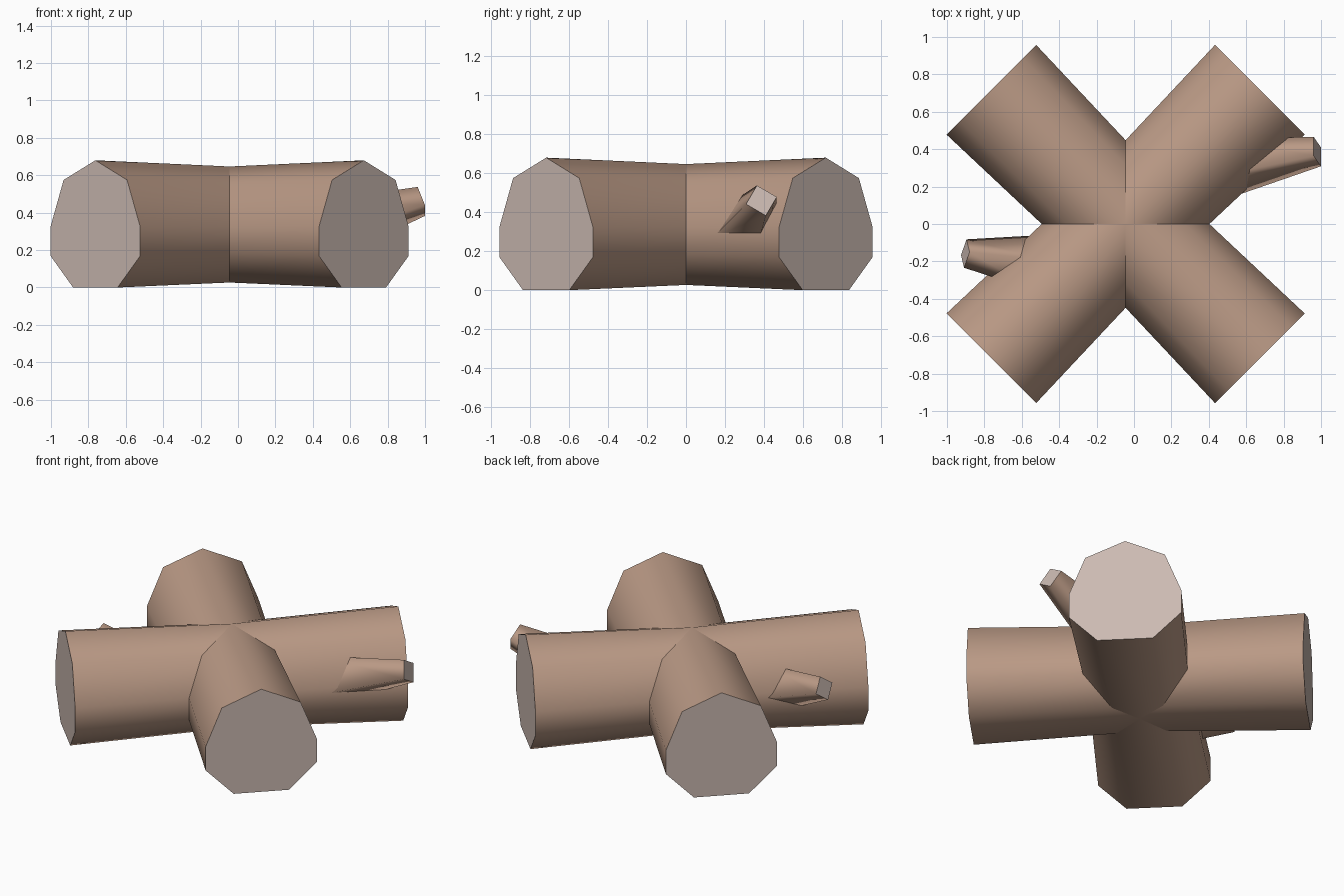
import bpy, bmesh, math
from mathutils import Vector

if "Cube" in bpy.data.objects:
    bpy.data.objects.remove(bpy.data.objects["Cube"], do_unlink=True)


def make_material(name, color):
    mat = bpy.data.materials.new(name)
    mat.use_nodes = True
    mat.diffuse_color = (*color, 1)
    mat.node_tree.nodes["Principled BSDF"].inputs["Base Color"].default_value = (*color, 1)
    return mat


BARK = make_material("brown bark", (0.49, 0.32, 0.235))
CUT_WOOD = make_material("pale cut wood", (0.60, 0.49, 0.445))


def loft(name, rings):
    """Skin a list of rings; smooth bark sides, flat pale end caps."""
    bm = bmesh.new()
    loops = [[bm.verts.new(p) for p in ring] for ring in rings]
    n = len(loops[0])
    for a, b in zip(loops, loops[1:]):
        for i in range(n):
            j = (i + 1) % n
            bm.faces.new((a[i], a[j], b[j], b[i])).smooth = True
    for end in (loops[0], loops[-1]):
        cap = bm.faces.new(end)
        cap.material_index = 1
        for edge in cap.edges:
            edge.smooth = False
    bmesh.ops.recalc_face_normals(bm, faces=bm.faces)
    mesh = bpy.data.meshes.new(name)
    bm.to_mesh(mesh)
    bm.free()
    mesh.materials.append(BARK)
    mesh.materials.append(CUT_WOOD)
    obj = bpy.data.objects.new(name, mesh)
    bpy.context.collection.objects.link(obj)
    return obj


# Nine-sided log section: half profile (sideways, up), mirrored
CENTRE = Vector((-0.045, 0, 0.332))
half = [(0.24, 0.243), (0.339, -0.007), (0.339, -0.163), (0.168, -0.332)]
section = [(0, 0.348)] + half + [(-u, v) for u, v in reversed(half)]


def log(name, angle, length=1.015, waist=0.905):
    along = Vector((math.cos(angle), math.sin(angle), 0))
    side = Vector((-along.y, along.x, 0))
    up = Vector((0, 0, 1))
    rings = [[CENTRE + along * t + (side * u + up * v) * s for u, v in section]
             for t, s in ((-length, 1), (0, waist), (length, 1))]
    return loft(name, rings)


# Square tapered branch stub, its root buried in the log
def stub(name, tip, outward, corner, tip_radius, root_radius, length):
    tip, axis, corner = Vector(tip), Vector(outward).normalized(), Vector(corner)
    a = (corner - axis * corner.dot(axis)).normalized()
    b = axis.cross(a)
    square = (a, b, -a, -b)
    return loft(name, [[tip - axis * length + d * root_radius for d in square],
                       [tip + d * tip_radius for d in square]])


log("log_one", math.radians(45))
log("log_two", math.radians(135))
stub("left_branch_stub", (0.98, 0.387, 0.46), (1, 0.175, 0.3),
     (-0.02, -0.023, 0.078), 0.083, 0.166, 0.53)
stub("right_branch_stub", (-0.902, -0.158, 0.413), (-1, 0.13, 0.3),
     (0.022, 0.008, 0.072), 0.077, 0.153, 0.42)
